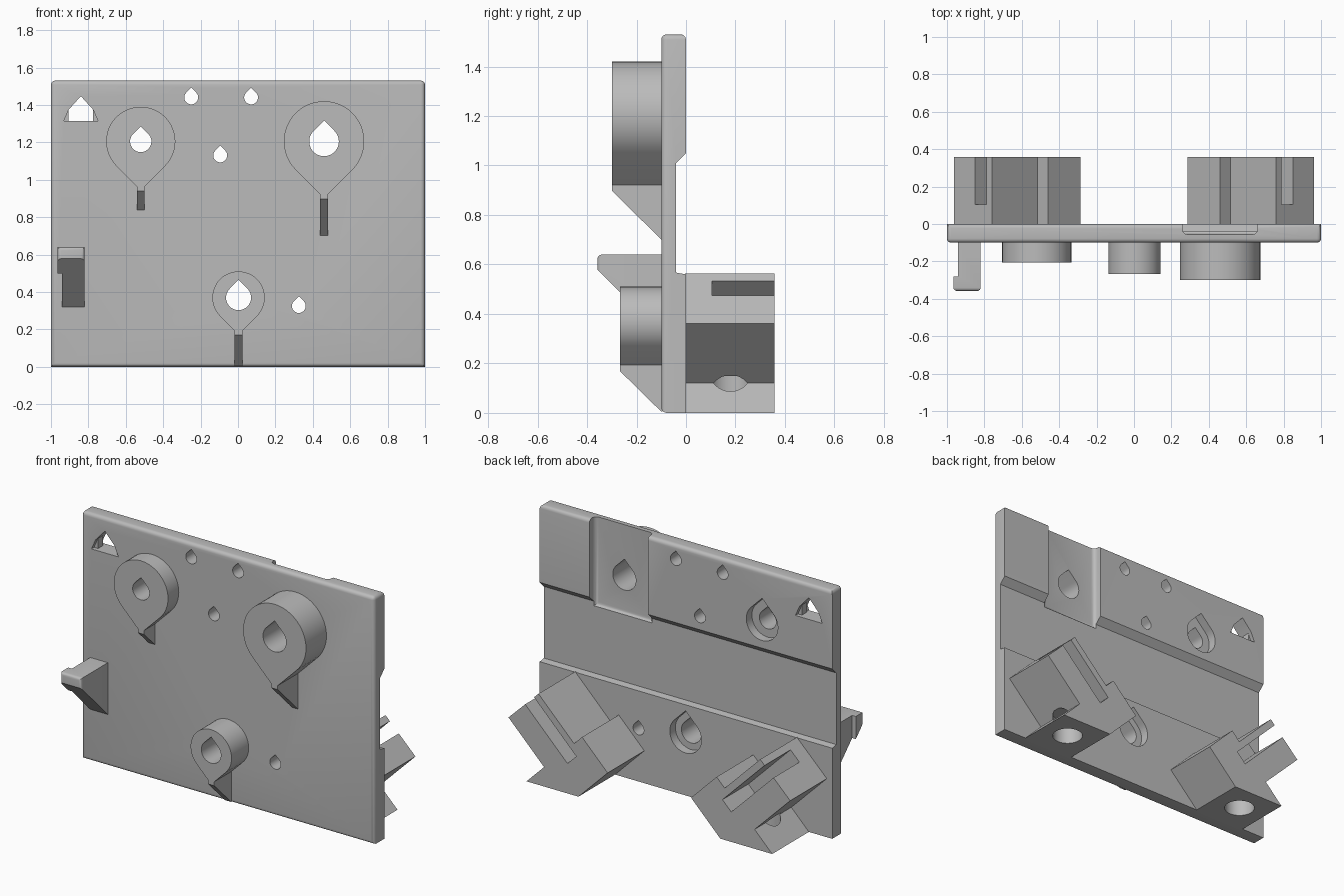
import bpy, bmesh, math

cube = bpy.data.objects.get("Cube")
if cube:
    bpy.data.objects.remove(cube, do_unlink=True)

grey = bpy.data.materials.new("plain grey")
grey.use_nodes = True
COLOUR = (0.5, 0.5, 0.5, 1)
grey.diffuse_color = COLOUR
grey.node_tree.nodes["Principled BSDF"].inputs["Base Color"].default_value = COLOUR


def prism(name, points, axis, start, end, edge_rule=None, radius=0.02):
    """Extrude a 2D outline along an axis, rounding edges picked by a rule."""
    place = {"x": lambda a, b, t: (t, a, b),
             "y": lambda a, b, t: (a, t, b),
             "z": lambda a, b, t: (a, b, t)}[axis]
    bm = bmesh.new()
    low = [bm.verts.new(place(a, b, start)) for a, b in points]
    high = [bm.verts.new(place(a, b, end)) for a, b in points]
    bm.faces.new(low)
    bm.faces.new(high)
    n = len(points)
    for i in range(n):
        j = (i + 1) % n
        bm.faces.new((low[i], low[j], high[j], high[i]))
    bmesh.ops.recalc_face_normals(bm, faces=bm.faces)
    if edge_rule:
        picked = [e for e in bm.edges if edge_rule(e.verts[0].co, e.verts[1].co)]
        bmesh.ops.bevel(bm, geom=picked, offset=radius, segments=4,
                        profile=0.5, affect="EDGES")
    mesh = bpy.data.meshes.new(name)
    bm.to_mesh(mesh)
    bm.free()
    mesh.materials.append(grey)
    obj = bpy.data.objects.new(name, mesh)
    bpy.context.collection.objects.link(obj)
    return obj


def cut(targets, cutter):
    """Subtract a cutter from every target, then drop it."""
    for obj in targets:
        mod = obj.modifiers.new("cut", "BOOLEAN")
        mod.operation = "DIFFERENCE"
        mod.solver = "EXACT"
        mod.object = cutter
        with bpy.context.temp_override(object=obj, active_object=obj):
            bpy.ops.object.modifier_apply(modifier=mod.name)
    bpy.data.objects.remove(cutter, do_unlink=True)


def teardrop(x, z, r, up=1, steps=36):
    """Circle whose 45 degree tangents meet in a point above or below."""
    pts = [(x, z + up * r * math.sqrt(2))]
    for i in range(steps + 1):
        a = math.radians(135 + 270 * i / steps)
        pts.append((x + r * math.cos(a), z + up * r * math.sin(a)))
    return pts


def both(test):
    return lambda a, b: test(a) and test(b)


# Base plate with a wide channel across the back
plate_side = [(-0.1, 0), (0, 0), (0, 0.56), (-0.04, 0.567), (-0.04, 1.01),
              (0, 1.05), (0, 1.53), (-0.1, 1.53)]
plate = prism("base_plate", plate_side, "x", -1, 1,
              both(lambda v: v.z > 1.52 or (v.y < -0.09 and abs(v.x) > 0.99)), 0.022)
parts = [plate]

# Shallow pocket behind the large boss
cut([plate], prism("pocket_cutter", [(0.26, -0.055), (0.66, -0.055), (0.66, 0.05), (0.26, 0.05)],
                   "z", 0.98, 1.6, both(lambda v: v.y < 0), 0.025))

# Teardrop bosses, each with a sloping rib, a through hole and an optional counterbore
bosses = [("left_hand_boss", -0.52, 1.205, 0.185, 0.205, 0.057, True),
          ("large_boss", 0.46, 1.205, 0.215, 0.3, 0.079, False),
          ("lower_boss", 0.003, 0.37, 0.14, 0.267, 0.067, True)]
for name, x, z, r, depth, hole, counterbore in bosses:
    boss = prism(name, teardrop(x, z, r, -1), "y", -depth, -0.095)
    tip = z - r * math.sqrt(2)
    foot = max(tip - depth + 0.1, 0)
    rib = [(-0.095, tip + 0.05), (-depth, tip + 0.05), (-depth, tip - 0.003),
           (-0.1, foot), (-0.095, foot)]
    parts += [boss, prism(name + "_rib", rib, "x", x - 0.021, x + 0.021)]
    cut([plate, boss], prism("hole_cutter", teardrop(x, z, hole), "y", -0.5, 0.1))
    if counterbore:
        cut([plate], prism("bore_cutter", teardrop(x, z, 0.108), "y", -0.055, 0.1))

# Small screw holes
for x, z in [(-0.25, 1.44), (0.07, 1.44), (-0.095, 1.13), (0.325, 0.325)]:
    cut([plate], prism("screw_cutter", teardrop(x, z, 0.037, 1, 20), "y", -0.3, 0.1))

# House-shaped tie window with flared mouths on both faces
cx = -0.84
cut([plate], prism("window_cutter", [(cx - 0.065, 1.313), (cx + 0.065, 1.313), (cx + 0.065, 1.375),
                                     (cx, 1.447), (cx - 0.065, 1.375)], "y", -0.3, 0.1))
flare = [(cx - 0.092, 1.313), (cx + 0.092, 1.313), (cx + 0.065, 1.375), (cx - 0.065, 1.375)]
for start, end in [(-0.2, -0.075), (-0.025, 0.1)]:
    cut([plate], prism("flare_cutter", flare, "y", start, end))

# Cable hook: L-shaped arm with a sloping underside
hook_plan = [(-0.94, -0.095), (-0.82, -0.095), (-0.82, -0.358), (-0.965, -0.358),
             (-0.965, -0.28), (-0.94, -0.28)]
hook = prism("cable_hook", hook_plan, "z", 0.31, 0.64,
             both(lambda v: v.y < -0.35 or (v.z > 0.63 and v.x > -0.9 and v.y < -0.1)), 0.018)
cut([hook], prism("slope_cutter", [(-0.06, 0.28), (-0.5, 0.72), (-0.5, 0.2), (-0.06, 0.2)],
                  "x", -1.1, -0.7))
parts.append(hook)

# Pair of tilted mounting blocks on the back
block_outline = [(0.285, 0.2), (0.46, 0.375), (0.515, 0.32), (0.758, 0.563), (0.963, 0.362),
                 (0.72, 0.12), (0.84, 0), (0.485, 0)]
slot_outline = [(0.82, 0.565), (0.88, 0.505), (0.56, 0.185), (0.5, 0.245)]
for side, name in [(1, "left_mount_block"), (-1, "right_mount_block")]:
    block = prism(name, [(side * x, z) for x, z in block_outline], "y", -0.005, 0.358)
    cut([block], prism("slot_cutter", [(side * x, z) for x, z in slot_outline], "y", 0.105, 0.5))
    ring = [(side * 0.665 + 0.088 * math.cos(t * math.tau / 32),
             0.18 + 0.088 * math.sin(t * math.tau / 32)) for t in range(32)]
    cut([block], prism("bore_cutter", ring, "z", -0.1, 0.15))
    parts.append(block)

# Smooth curved walls, crisp edges
for obj in bpy.context.view_layer.objects:
    obj.select_set(obj in parts)
bpy.context.view_layer.objects.active = plate
bpy.ops.object.shade_smooth_by_angle(angle=math.radians(30))
